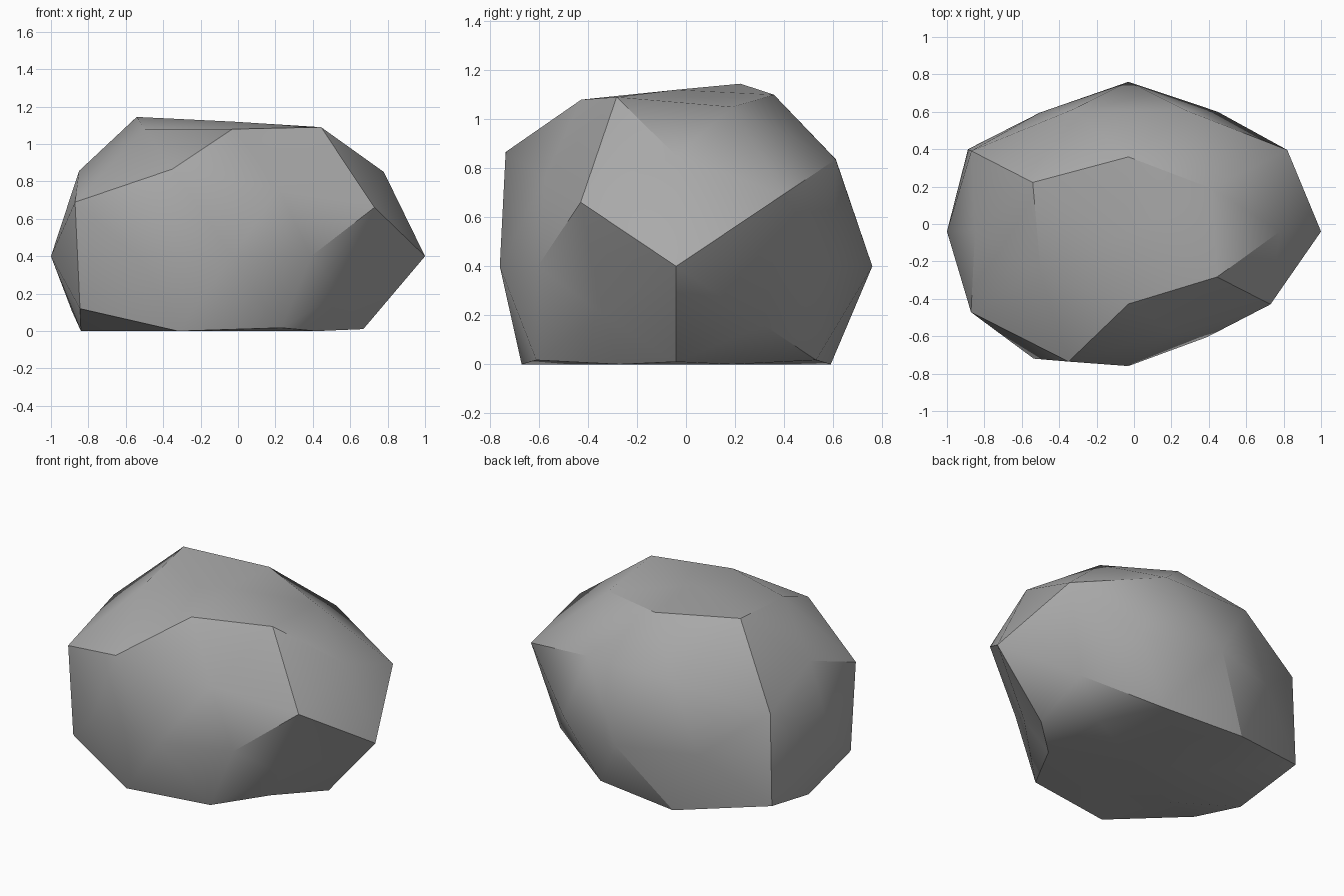
import bpy, bmesh, math
from itertools import product
from mathutils import Vector

cube = bpy.data.objects.get("Cube")
if cube:
    bpy.data.objects.remove(cube)

stretch = Vector((1, 0.83, 0.9))
centre = Vector((-0.03, -0.04, 0.4))

# Each family: a direction and how far each mirrored copy bulges out.
# Copies run through the signs of x, then y, then z, plus before minus.
families = {
    "side": ((1, 0, 0), [1.03, 0.97]),
    "front_back": ((0, 1, 0), [0.964, 0.867]),
    "pole": ((0, 0, 1), [0.8, 0.9]),
    "crown": ((0.5, 0.309, 0.809), [0.893, 0.9, 0.948, 0.9, 1.023, 0.9, 0.934, 0.9]),
    "ridge": ((0, 0.526, 0.851), [0.914, 0.9, 0.888, 0.9]),
    "shoulder": ((0.851, 0, 0.526), [0.952, 0.823, 0.964, 0.952]),
    "face": ((0.309, 0.809, 0.5), [0.969, 0.85, 0.8, 0.85, 0.97, 0.939, 1.036, 0.939]),
    "corner": ((0.809, 0.5, 0.309), [1.05, 0.863, 0.939, 0.717, 1.038, 1.06, 1.04, 1.007]),
    "waist": ((0.526, 0.851, 0), [0.907, 0.8, 0.9, 0.963]),
}


def mirrored(direction):
    """All sign combinations of the non-zero components."""
    options = [(c, -c) if c else (0,) for c in direction]
    return [Vector(p).normalized() for p in product(*options)]


# Facetted ball: hull of the even directions
bm = bmesh.new()
bulge = {}
for direction, amounts in families.values():
    for d, amount in zip(mirrored(direction), amounts):
        bulge[bm.verts.new(d)] = amount
bmesh.ops.convex_hull(bm, input=list(bm.verts))

# Push each corner in or out and flatten the base on the ground
for v, amount in bulge.items():
    v.co = v.co * amount * stretch + centre
    v.co.z = max(v.co.z, 0)
bmesh.ops.recalc_face_normals(bm, faces=bm.faces)

mesh = bpy.data.meshes.new("rock")
bm.to_mesh(mesh)
bm.free()
rock = bpy.data.objects.new("rock", mesh)
bpy.context.collection.objects.link(rock)

# Stone colour
stone = bpy.data.materials.new("grey_stone")
stone.use_nodes = True
colour = (0.4, 0.4, 0.4, 1)
stone.diffuse_color = colour
stone.node_tree.nodes["Principled BSDF"].inputs["Base Color"].default_value = colour
mesh.materials.append(stone)

# Soft shading over shallow folds, crisp along steep ones
bpy.ops.object.select_all(action="DESELECT")
rock.select_set(True)
bpy.context.view_layer.objects.active = rock
bpy.ops.object.shade_smooth_by_angle(angle=math.radians(30))
